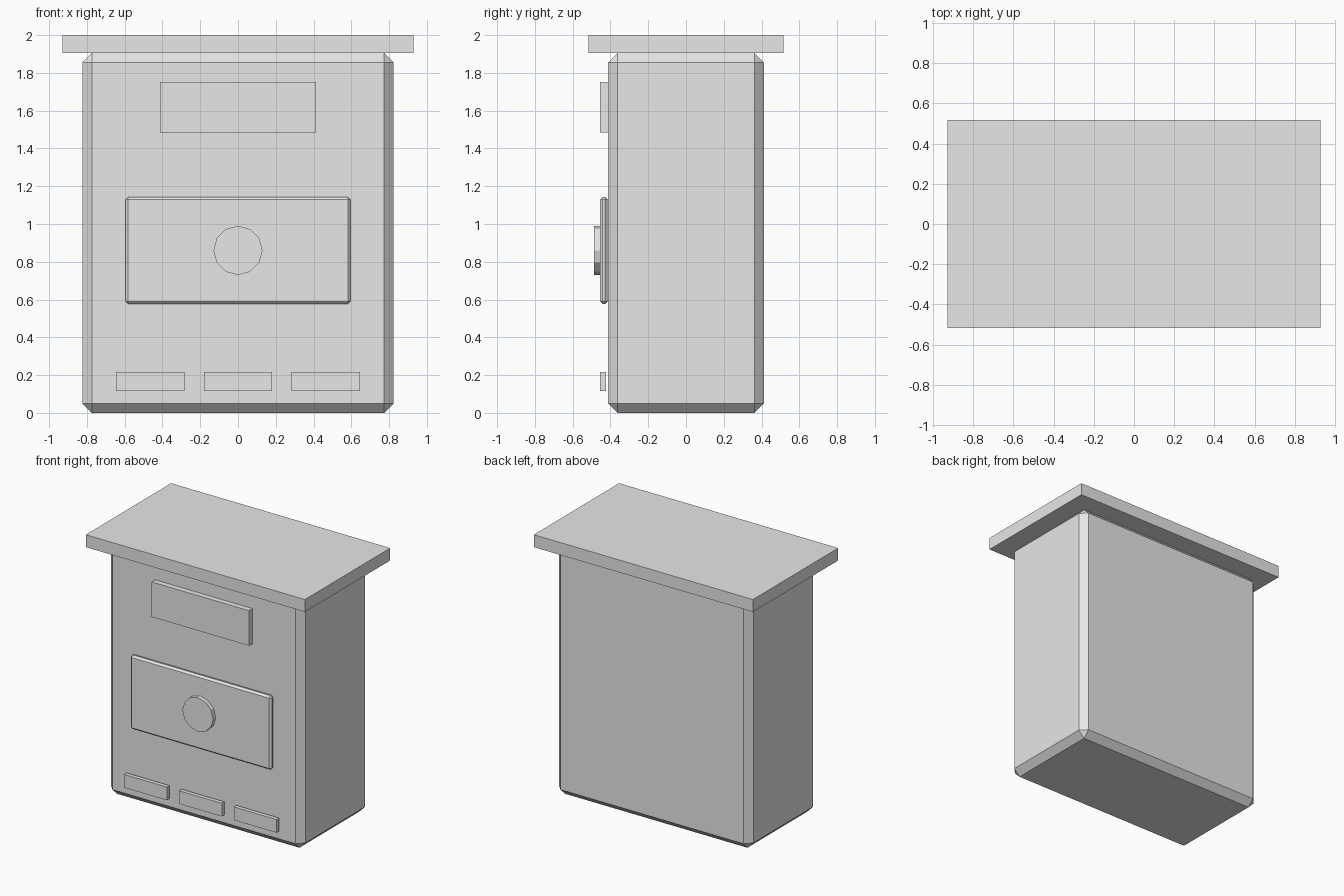
import bpy, math

if "Cube" in bpy.data.objects:
    bpy.data.objects.remove(bpy.data.objects["Cube"])

grey = bpy.data.materials.new("plain grey")
grey.diffuse_color = (0.8, 0.8, 0.8, 1)
grey.use_nodes = True
grey.node_tree.nodes["Principled BSDF"].inputs["Base Color"].default_value = grey.diffuse_color


def box(name, x, y, z, bevel=0):
    """Box from (min, max) ranges on each axis, with an optional chamfer."""
    ranges = (x, y, z)
    bpy.ops.mesh.primitive_cube_add(size=1, location=[(a + b) / 2 for a, b in ranges])
    ob = bpy.context.object
    ob.name = name
    ob.scale = [b - a for a, b in ranges]
    bpy.ops.object.transform_apply(location=False, rotation=False, scale=True)
    if bevel:
        mod = ob.modifiers.new("chamfer", 'BEVEL')
        mod.width = bevel
        mod.segments = 1
    ob.data.materials.append(grey)
    return ob


# Cabinet and overhanging lid
box("cabinet", (-0.824, 0.824), (-0.412, 0.412), (0, 1.905), 0.05)
box("lid", (-0.928, 0.928), (-0.516, 0.516), (1.905, 2.0))

# Front details
box("sign_panel", (-0.412, 0.412), (-0.455, -0.41), (1.485, 1.753))
box("door", (-0.596, 0.596), (-0.455, -0.414), (0.577, 1.143), 0.014)
for i, cx in enumerate((-0.464, 0, 0.464)):
    box(f"vent_{i + 1}", (cx - 0.181, cx + 0.181), (-0.455, -0.424), (0.116, 0.217))

# Round knob on the door
bpy.ops.mesh.primitive_cylinder_add(vertices=12, radius=0.13, depth=0.034,
                                    location=(0, -0.47, 0.86),
                                    rotation=(math.pi / 2, 0, 0))
knob = bpy.context.object
knob.name = "door_knob"
knob.data.materials.append(grey)
